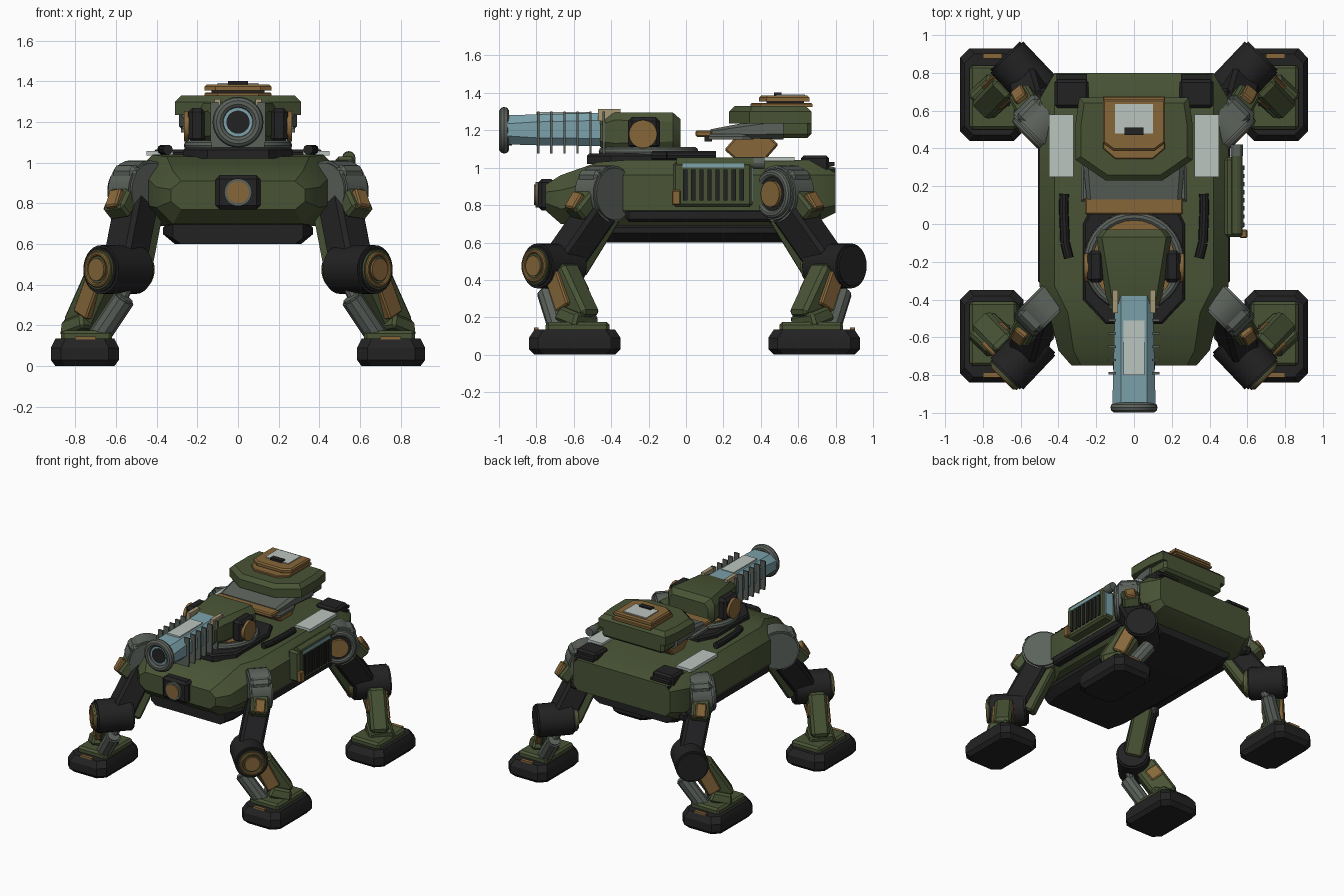
import bpy, bmesh, math
from mathutils import Vector, Matrix

if "Cube" in bpy.data.objects:
    bpy.data.objects.remove(bpy.data.objects["Cube"])

def mat(name, r, g, b):
    m = bpy.data.materials.new(name)
    m.diffuse_color = (r, g, b, 1)
    m.use_nodes = True
    m.node_tree.nodes["Principled BSDF"].inputs["Base Color"].default_value = m.diffuse_color
    return m

OLIVE = mat("olive green", .066, .088, .036)
BLACK = mat("charcoal", .016, .016, .017)
GRAY = mat("steel gray", .105, .12, .105)
GOLD = mat("ochre", .24, .135, .042)
BLUE = mat("pale blue", .20, .36, .41)
WHITE = mat("off white", .50, .56, .53)
TAN = mat("tan", .38, .31, .18)

def finish(name, bm, m):
    bmesh.ops.recalc_face_normals(bm, faces=bm.faces)
    for f in bm.faces:
        f.smooth = True
    for e in bm.edges:
        e.smooth = len(e.link_faces) == 2 and e.calc_face_angle(0) < math.radians(30)
    me = bpy.data.meshes.new(name)
    bm.to_mesh(me)
    bm.free()
    me.materials.append(m)
    ob = bpy.data.objects.new(name, me)
    bpy.context.collection.objects.link(ob)
    return ob

def frame(p0, p1, ref):
    z = (Vector(p1) - Vector(p0)).normalized()
    x = Vector(ref)
    x = (x - z * x.dot(z)).normalized()
    M = Matrix((x, z.cross(x), z)).transposed().to_4x4()
    return Matrix.Translation((Vector(p0) + Vector(p1)) / 2) @ M

def beam(name, p0, p1, w, d, m, ref=(1, 0, 0), bev=.015, taper=1):
    """Chamfered bar from p0 to p1; w is measured along ref."""
    L = (Vector(p1) - Vector(p0)).length
    bm = bmesh.new()
    bmesh.ops.create_cube(bm, size=1)
    for v in bm.verts:
        k = taper if v.co.z > 0 else 1
        v.co = Vector((v.co.x * w * k, v.co.y * d * k, v.co.z * L))
    if bev:
        bmesh.ops.bevel(bm, geom=bm.edges[:], offset=bev, segments=1, affect='EDGES')
    bm.transform(frame(p0, p1, ref))
    return finish(name, bm, m)

def box(name, x0, x1, y0, y1, z0, z1, m, bev=0):
    cx, cy = (x0 + x1) / 2, (y0 + y1) / 2
    return beam(name, (cx, cy, z0), (cx, cy, z1), abs(x1 - x0), abs(y1 - y0), m, bev=bev)

def cyl(name, p0, p1, r, m, r2=None, n=28, bev=0):
    bm = bmesh.new()
    L = (Vector(p1) - Vector(p0)).length
    bmesh.ops.create_cone(bm, cap_ends=True, segments=n, radius1=r, radius2=r if r2 is None else r2, depth=L)
    if bev:
        rim = [e for e in bm.edges if abs(e.verts[0].co.z - e.verts[1].co.z) < 1e-5]
        bmesh.ops.bevel(bm, geom=rim, offset=bev, segments=2, affect='EDGES')
    z = (Vector(p1) - Vector(p0)).normalized()
    bm.transform(frame(p0, p1, (0, 0, 1) if abs(z.z) < .9 else (1, 0, 0)))
    return finish(name, bm, m)

def ring(name, c, axis, R, r, m, n=32, k=10):
    bm = bmesh.new()
    M = frame(Vector(c) - Vector(axis), Vector(c) + Vector(axis), (0, 0, 1) if abs(axis[2]) < .9 else (1, 0, 0))
    vs = [[bm.verts.new(M @ Vector(((R + r * math.cos(b)) * math.cos(a), (R + r * math.cos(b)) * math.sin(a), r * math.sin(b))))
           for b in [j * math.tau / k for j in range(k)]] for a in [i * math.tau / n for i in range(n)]]
    for i in range(n):
        for j in range(k):
            bm.faces.new((vs[i][j], vs[i - 1][j], vs[i - 1][j - 1], vs[i][j - 1]))
    return finish(name, bm, m)

def loft(name, rows, m):
    """Octagonal sections along y: (y, half width, z bottom, z top, chamfer x, chamfer z)."""
    bm = bmesh.new()
    loops = []
    for y, w, a, b, c, d in rows:
        half = [(w - c, a), (w, a + d), (w, b - d), (w - c, b)]
        pts = half + [(-x, z) for x, z in reversed(half)]
        loops.append([bm.verts.new((x, y, z)) for x, z in pts])
    for p, q in zip(loops, loops[1:]):
        for i in range(8):
            bm.faces.new((p[i - 1], p[i], q[i], q[i - 1]))
    bm.faces.new(loops[0])
    bm.faces.new(loops[-1])
    return finish(name, bm, m)

def plate(name, half, z0, z1, m, bev=.012):
    """Extruded plan outline mirrored across x."""
    bm = bmesh.new()
    pts = half + [(-x, y) for x, y in reversed(half)]
    f = bm.faces.new([bm.verts.new((x, y, z0)) for x, y in pts])
    g = bmesh.ops.extrude_face_region(bm, geom=[f])["geom"]
    top = [v for v in g if isinstance(v, bmesh.types.BMVert)]
    bmesh.ops.translate(bm, verts=top, vec=(0, 0, z1 - z0))
    if bev:
        rim = [e for e in bm.edges if all(v in top for v in e.verts)]
        bmesh.ops.bevel(bm, geom=rim, offset=bev, segments=1, affect='EDGES')
    return finish(name, bm, m)

# Hull, belly and side skirts
loft("hull", [(-.75, .33, .77, .91, .05, .04), (-.67, .40, .70, .96, .08, .08), (-.47, .45, .69, 1.03, .1, .1),
              (-.33, .50, .69, 1.04, .08, .08), (.66, .50, .69, 1.04, .08, .08), (.80, .42, .76, 1.0, .04, .04)], OLIVE)
loft("belly", [(-.62, .32, .60, .73, .04, .03), (-.5, .37, .60, .73, .06, .05),
               (.55, .37, .60, .73, .06, .05), (.66, .34, .63, .73, .05, .03)], BLACK)
for s in (-1, 1):
    beam("side_skirt", (s * .47, -.32, .745), (s * .47, .72, .745), .075, .07, BLACK)
    box("deck_panel", s * .32, s * .45, .25, .58, 1.035, 1.058, WHITE)
    box("rear_vent", s * .24, s * .42, .615, .765, .85, 1.065, BLACK, .015)
    for i in range(6):
        box("vent_ridge", s * .25, s * .41, .76, .795, .83 + .036 * i, .85 + .036 * i, BLACK)
    pts = [(.345, -.18), (.365, -.1), (.372, .08), (.37, .16)]
    for a, b in zip(pts, pts[1:]):
        cyl("deck_pipe", (s * a[0], a[1], 1.065), (s * b[0], b[1], 1.065), .025, BLACK, n=10)

# Headlight
beam("headlight_box", (0, -.79, .855), (0, -.70, .855), .22, .17, BLACK, bev=.02)
cyl("headlight_rim", (0, -.805, .855), (0, -.75, .855), .068, GRAY)
cyl("headlight_lens", (0, -.812, .855), (0, -.75, .855), .054, GOLD)

# Side radiator
box("radiator", .48, .575, -.07, .355, .79, 1.03, OLIVE, .015)
box("radiator_strip", .5, .579, -.02, .31, 1.0, 1.022, BLUE)
box("radiator_end", .5, .565, .35, .358, .82, 1.0, BLUE)
for i in range(8):
    box("radiator_slat", .57, .585, -.015 + .043 * i, .008 + .043 * i, .825, .99, BLACK)
box("radiator_latch", .56, .6, -.075, -.03, .8, .88, GOLD, .006)
cyl("radiator_tank", (.545, -.05, 1.025), (.545, .38, 1.025), .03, OLIVE, n=12)
cyl("tank_cap", (.545, .36, 1.025), (.545, .42, 1.025), .033, GRAY, n=12)

# Front turret
plate("turret_base", [(.15, -.53), (.27, -.40), (.27, .0), (.2, .14)], 1.02, 1.075, BLACK)
cyl("turret_collar", (0, -.2, 1.05), (0, -.2, 1.11), .22, GOLD)
ring("turret_ring", (0, -.2, 1.085), (0, 0, 1), .24, .027, GRAY)
loft("turret", [(-.46, .12, 1.11, 1.26, .03, .03), (-.38, .15, 1.09, 1.295, .03, .04),
                (-.07, .20, 1.09, 1.295, .03, .05), (-.03, .17, 1.11, 1.26, .03, .04)], OLIVE)
for s in (-1, 1):
    beam("trunnion_block", (s * .16, -.225, 1.185), (s * .245, -.225, 1.185), .17, .17, BLACK, ref=(0, 0, 1), bev=.02)
    cyl("trunnion_cap", (s * .24, -.23, 1.18), (s * .265, -.23, 1.18), .075, GOLD)
    box("barrel_clamp", s * .085, s * .115, -.47, -.35, 1.25, 1.315, TAN)

# Cannon
loft("barrel", [(-.96, .115, 1.125, 1.28, .045, .045), (-.80, .11, 1.12, 1.285, .04, .04),
                (-.37, .10, 1.115, 1.295, .03, .04)], BLUE)
for y in (-.79, -.72, -.65, -.58, -.51, -.44):
    box("barrel_rib_low", -.13, .13, y - .006, y + .006, 1.075, 1.15, GRAY)
    for s in (-1, 1):
        box("barrel_rib_side", s * .095, s * .135, y - .006, y + .006, 1.1, 1.3, GRAY)
box("barrel_plate", -.055, .055, -.80, -.51, 1.28, 1.297, WHITE)
ring("muzzle_ring", (0, -.972, 1.2), (0, 1, 0), .097, .028, GRAY)
cyl("muzzle_collar", (0, -.98, 1.2), (0, -.93, 1.2), .08, BLUE)
cyl("muzzle_bore", (0, -.985, 1.2), (0, -.95, 1.2), .057, BLACK)

# Rear pod
beam("pod_pylon", (0, .28, 1.03), (0, .42, 1.19), .36, .2, GOLD, bev=.01)
plate("pod_deck", [(.28, .12), (.28, .30), (.24, .36)], 1.15, 1.18, GRAY)
box("pod_bar", -.26, .26, .05, .14, 1.165, 1.2, GOLD, .008)
box("pod_sight", -.22, .22, .1, .14, 1.14, 1.17, BLACK)
loft("pod_wedge", [(.13, .25, 1.165, 1.205, .02, .01), (.52, .29, 1.15, 1.28, .03, .03)], GRAY)
plate("pod_body", [(.15, .23), (.31, .34), (.31, .53), (.29, .67)], 1.235, 1.33, OLIVE, .03)
box("pod_rear", -.27, .27, .48, .67, 1.16, 1.26, OLIVE, .02)
plate("pod_hatch_base", [(.10, .345), (.165, .40), (.165, .675)], 1.325, 1.345, GOLD, .005)
plate("pod_hatch", [(.11, .39), (.165, .43), (.165, .66)], 1.355, 1.385, GOLD, .01)
box("pod_hatch_gap", -.13, .13, .43, .63, 1.34, 1.36, BLACK)
box("pod_hatch_panel", -.1, .1, .48, .635, 1.383, 1.392, WHITE)
box("pod_handle", -.05, .05, .47, .51, 1.385, 1.402, BLACK)

# Four legs, mirrored in x and y
def leg(sx, front):
    sy = 1 if front else -1
    P = lambda x, y, z: Vector((sx * x, .045 + sy * (y - .045), z))
    R, T = Vector((sx * .707, -sy * .707, 0)), Vector((sx * .707, sy * .707, 0))
    c = P(.48, -.44, .86)
    cyl("shoulder", c - T * .08, c + T * .085, .152, GRAY, bev=.012)
    if not front:
        ring("shoulder_rim", c + T * .09, T, .11, .022, GRAY)
        cyl("shoulder_seat", c, c + T * .095, .09, BLACK)
        cyl("shoulder_cap", c, c + T * .115, .07, GOLD)
    beam("shoulder_housing", P(.42, -.38, .92), P(.57, -.53, .90), .16, .17, GRAY, ref=T, bev=.025)
    # Hip bracket
    beam("hip_bracket", P(.545, -.505, .87), P(.60, -.60, .75), .13, .09, OLIVE, ref=T)
    beam("hip_plate", P(.585, -.56, .855), P(.61, -.61, .77), .075, .07, GOLD, ref=T, bev=.008)
    # Thigh and knee
    beam("thigh", P(.50, -.45, .80), P(.565, -.68, .47), .17, .17, BLACK, ref=T, bev=.02)
    beam("thigh_guard", P(.44, -.41, .76), P(.50, -.60, .45), .13, .10, OLIVE, ref=T)
    a, b = P(.495, -.605, .475), P(.675, -.795, .475)
    cyl("knee", a, b + R * .01, .12, BLACK, bev=.012)
    e, d = (b, R) if front else (a, -R)
    cyl("knee_rim", e, e + d * .022, .098, OLIVE)
    ring("knee_ring", e + d * .022, d, .078, .012, GOLD)
    cyl("knee_cap", e, e + d * .034, .055, GOLD)
    # Shin and piston
    beam("shin", P(.655, -.67, .45), P(.775, -.545, .18), .17, .13, OLIVE, ref=T, bev=.02)
    beam("shin_plate", P(.70, -.71, .43), P(.765, -.65, .25), .10, .05, GOLD, ref=T, bev=.008)
    beam("shin_inner_plate", P(.66, -.60, .40), P(.70, -.56, .32), .1, .06, GOLD, ref=T, bev=.008)
    cyl("piston", P(.555, -.745, .34), P(.695, -.68, .13), .055, GRAY, n=10, bev=.01)
    cyl("piston_rod", P(.53, -.70, .42), P(.60, -.73, .28), .03, GRAY, n=10)
    # Foot
    f = P(.753, -.595, 0)
    bm = bmesh.new()
    for z, w, l in ((0, .145, .215), (.03, .167, .245), (.09, .167, .245), (.135, .145, .215)):
        q = [(w, l - .05), (w - .05, l), (.05 - w, l), (-w, l - .05)]
        q += [(-x, -y) for x, y in q]
        vs = [bm.verts.new((f.x + x, f.y + y, z)) for x, y in q]
        if z == 0 or z == .135:
            bm.faces.new(vs)
        if z:
            for i in range(8):
                bm.faces.new((old[i - 1], old[i], vs[i], vs[i - 1]))
        old = vs
    finish("foot", bm, BLACK)
    beam("foot_deck", P(.745, -.58, .12), P(.745, -.58, .175), .25, .34, OLIVE, bev=.015)
    beam("ankle", P(.755, -.59, .16), P(.765, -.57, .235), .17, .2, OLIVE, ref=T, taper=.85)
    cyl("ankle_joint", P(.66, -.58, .18), P(.82, -.58, .18), .045, GRAY, n=16)
    beam("foot_trim", P(.80, -.80, .13), P(.70, -.80, .13), .03, .025, GOLD, ref=(0, 0, 1), bev=0)

for sx in (-1, 1):
    for front in (True, False):
        leg(sx, front)
